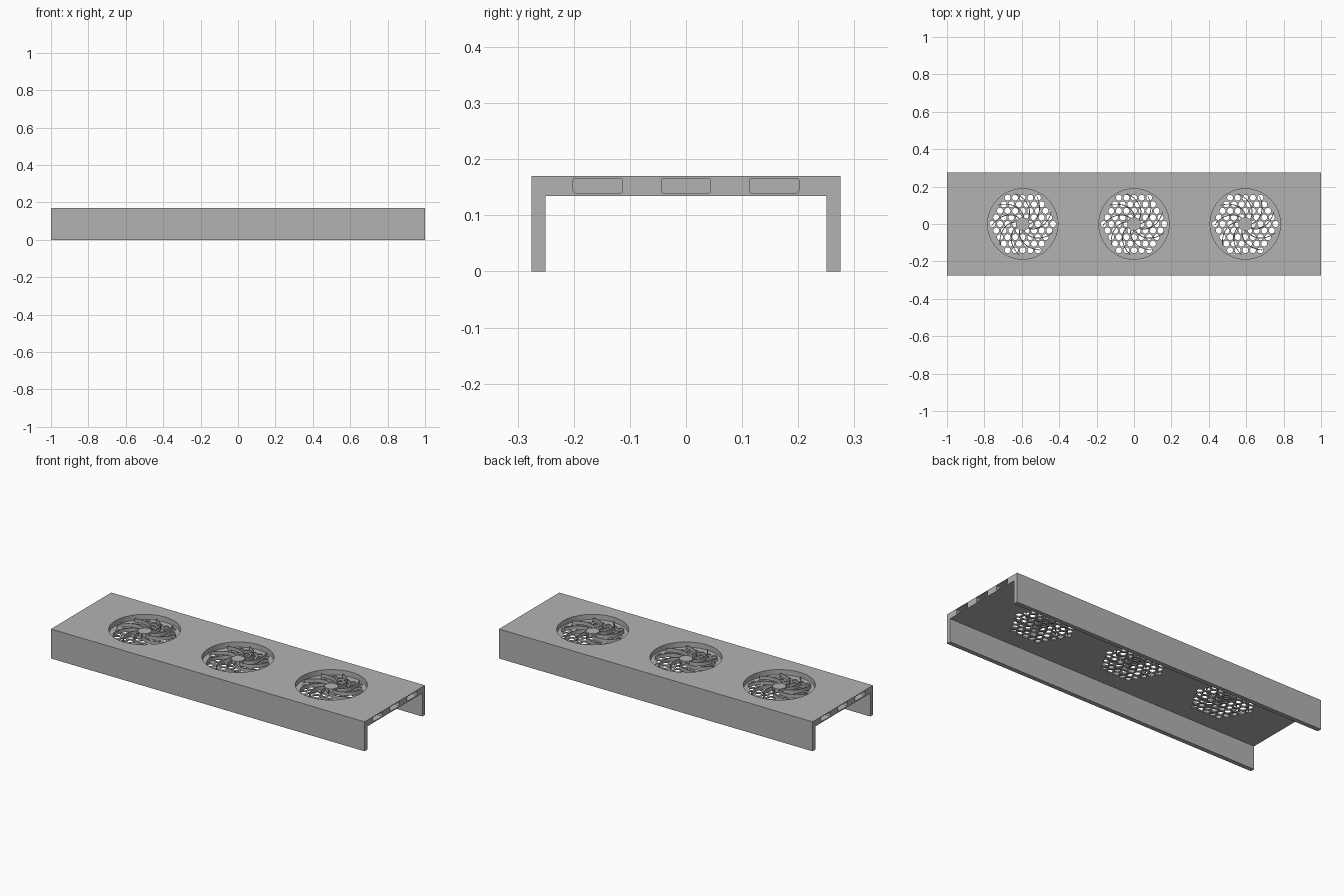
import bpy, bmesh, math
from mathutils import Matrix, Vector

if "Cube" in bpy.data.objects:
    bpy.data.objects.remove(bpy.data.objects["Cube"])

TOP, UNDER, FLOOR = 0.17, 0.134, 0.14
HALF_W, WALL = 0.275, 0.025
FAN_X = (-0.595, 0.0, 0.595)
FAN_R, PITCH, HOLE_R = 0.188, 0.0405, 0.016

grey = bpy.data.materials.new("plain grey")
grey.use_nodes = True
colour = (0.45, 0.45, 0.45, 1)
grey.diffuse_color = colour
grey.node_tree.nodes["Principled BSDF"].inputs["Base Color"].default_value = colour


def make(name, bm):
    bmesh.ops.recalc_face_normals(bm, faces=bm.faces)
    mesh = bpy.data.meshes.new(name)
    bm.to_mesh(mesh)
    bm.free()
    mesh.materials.append(grey)
    obj = bpy.data.objects.new(name, mesh)
    bpy.context.collection.objects.link(obj)
    return obj


def prism(bm, points, offset):
    """Extrude a closed outline along an offset."""
    face = bm.faces.new([bm.verts.new(p) for p in points])
    ext = bmesh.ops.extrude_face_region(bm, geom=[face], use_keep_orig=True)
    verts = [v for v in ext["geom"] if isinstance(v, bmesh.types.BMVert)]
    bmesh.ops.translate(bm, verts=verts, vec=Vector(offset))


def cylinder(bm, x, y, z0, z1, r, sides):
    bmesh.ops.create_cone(bm, cap_ends=True, segments=sides, radius1=r, radius2=r,
                          depth=z1 - z0,
                          matrix=Matrix.Translation((x, y, (z0 + z1) / 2)))


def cut(target, bm):
    cutter = make("cutter", bm)
    cutter.hide_render = True
    mod = target.modifiers.new("cut", 'BOOLEAN')
    mod.operation, mod.solver, mod.object = 'DIFFERENCE', 'EXACT', cutter
    bpy.context.view_layer.objects.active = target
    bpy.ops.object.modifier_apply(modifier=mod.name)
    bpy.data.objects.remove(cutter)


# Channel body: top plate with two long side walls
inner = HALF_W - WALL
outline = [(-HALF_W, 0), (-inner, 0), (-inner, UNDER), (inner, UNDER),
           (inner, 0), (HALF_W, 0), (HALF_W, TOP), (-HALF_W, TOP)]
bm = bmesh.new()
prism(bm, [(-1, y, z) for y, z in outline], (2, 0, 0))
body = make("channel_body", bm)

# Round fan recesses
bm = bmesh.new()
for x in FAN_X:
    cylinder(bm, x, 0, FLOOR, TOP + 0.02, FAN_R, 64)
cut(body, bm)

# Hexagonal field of vent holes under each fan
bm = bmesh.new()
for x in FAN_X:
    for row in range(-4, 5):
        count = 9 - abs(row)
        for i in range(count):
            cylinder(bm, x + (i - (count - 1) / 2) * PITCH,
                     row * PITCH * math.sqrt(3) / 2,
                     UNDER - 0.02, FLOOR + 0.01, HOLE_R, 16)
cut(body, bm)

# Rounded slots in both ends
bm = bmesh.new()
half_y, half_z, corner, depth = 0.044, 0.013, 0.004, 0.06
for end in (-1, 1):
    for yc in (-0.157, 0, 0.157):
        pts = []
        for k, (sy, sz) in enumerate(((1, 1), (-1, 1), (-1, -1), (1, -1))):
            for step in range(4):
                a = math.radians(90 * k + 30 * step)
                pts.append((end * 1.02,
                            yc + sy * (half_y - corner) + corner * math.cos(a),
                            0.153 + sz * (half_z - corner) + corner * math.sin(a)))
        prism(bm, pts, (-end * (depth + 0.02), 0, 0))
cut(body, bm)

# Fans: hub with thin swept blades
BLADES, HUB_R, TIP_R, STEPS = 9, 0.036, 0.17, 8
for name, x in zip(("right_fan", "middle_fan", "left_fan"), FAN_X):
    bm = bmesh.new()
    cylinder(bm, x, 0, FLOOR, 0.163, HUB_R, 32)
    for b in range(BLADES):
        sides = ([], [])
        for s in range(STEPS + 1):
            t = s / STEPS
            r = HUB_R - 0.004 + (TIP_R - HUB_R) * t
            a = math.tau * b / BLADES + 1.1 * t
            for side, sign in zip(sides, (-1, 1)):
                w = a + sign * 0.003 / r
                side.append((x + r * math.cos(w), r * math.sin(w), FLOOR))
        prism(bm, sides[0] + sides[1][::-1], (0, 0, 0.02))
    make(name, bm)

# Smooth round walls, keep sharp edges
for obj in bpy.context.scene.objects:
    obj.select_set(obj.type == 'MESH')
bpy.context.view_layer.objects.active = body
bpy.ops.object.shade_smooth_by_angle(angle=math.radians(30))
